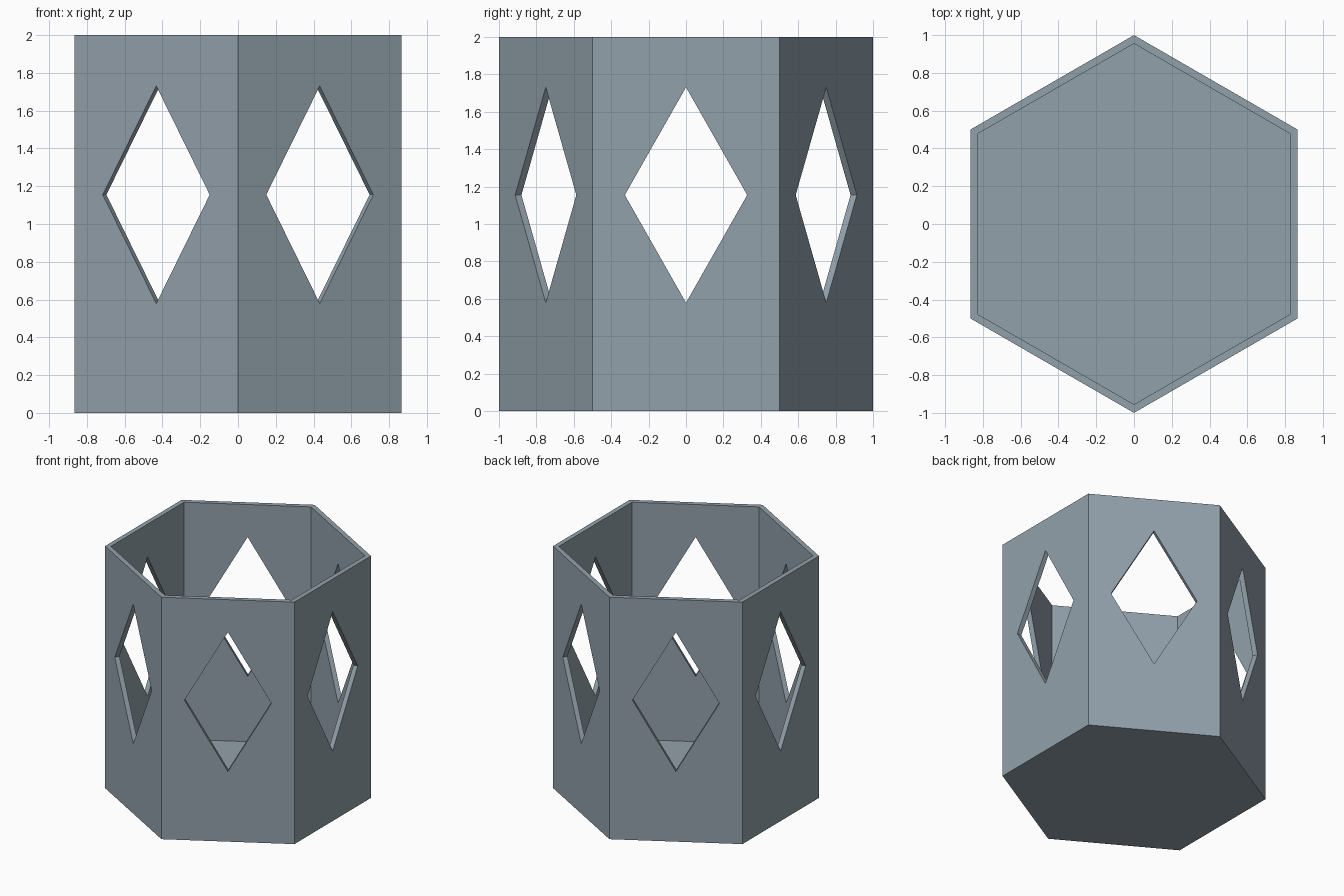
import bpy, bmesh
from math import sin, cos, pi, radians
from mathutils import Matrix, Vector

cube = bpy.data.objects.get("Cube")
if cube:
    bpy.data.objects.remove(cube, do_unlink=True)

HEIGHT, RADIUS = 2.0, 1.0
INNER_RADIUS = 0.955
FLOOR = 0.04
HOLE_Z, HOLE_W, HOLE_H = 1.155, 0.327, 0.576

grey = bpy.data.materials.new("blue grey")
color = (0.29, 0.355, 0.405, 1)
grey.use_nodes = True
grey.diffuse_color = color
grey.node_tree.nodes["Principled BSDF"].inputs["Base Color"].default_value = color


def prism(name, points, direction):
    """Extrude a closed outline along a direction."""
    bm = bmesh.new()
    base = bm.faces.new([bm.verts.new(p) for p in points])
    top = bmesh.ops.extrude_face_region(bm, geom=[base], use_keep_orig=True)["geom"]
    moved = [v for v in top if isinstance(v, bmesh.types.BMVert)]
    bmesh.ops.translate(bm, verts=moved, vec=direction)
    bmesh.ops.recalc_face_normals(bm, faces=bm.faces)
    mesh = bpy.data.meshes.new(name)
    bm.to_mesh(mesh)
    bm.free()
    mesh.materials.append(grey)
    obj = bpy.data.objects.new(name, mesh)
    bpy.context.collection.objects.link(obj)
    return obj


def hexagon(radius, z):
    return [Vector((radius * sin(i * pi / 3), radius * cos(i * pi / 3), z)) for i in range(6)]


def cut(target, cutter):
    """Subtract the cutter, apply the result and discard the cutter."""
    mod = target.modifiers.new("cut", "BOOLEAN")
    mod.operation = "DIFFERENCE"
    mod.solver = "EXACT"
    mod.object = cutter
    bpy.context.view_layer.objects.active = target
    bpy.ops.object.modifier_apply(modifier=mod.name)
    bpy.data.objects.remove(cutter, do_unlink=True)


# Hexagonal cup with an open top and a thin floor
cup = prism("hexagonal_cup", hexagon(RADIUS, 0), (0, 0, HEIGHT))
cut(cup, prism("cavity_cutter", hexagon(INNER_RADIUS, FLOOR), (0, 0, HEIGHT)))

# One diamond window through each wall, cut in opposite pairs
diamond = [Vector((-1.5, y * HOLE_W, HOLE_Z + z * HOLE_H))
           for y, z in ((1, 0), (0, 1), (-1, 0), (0, -1))]
for angle in (0, 60, 120):
    turn = Matrix.Rotation(radians(angle), 3, "Z")
    cut(cup, prism("window_cutter", [turn @ p for p in diamond], turn @ Vector((3, 0, 0))))
